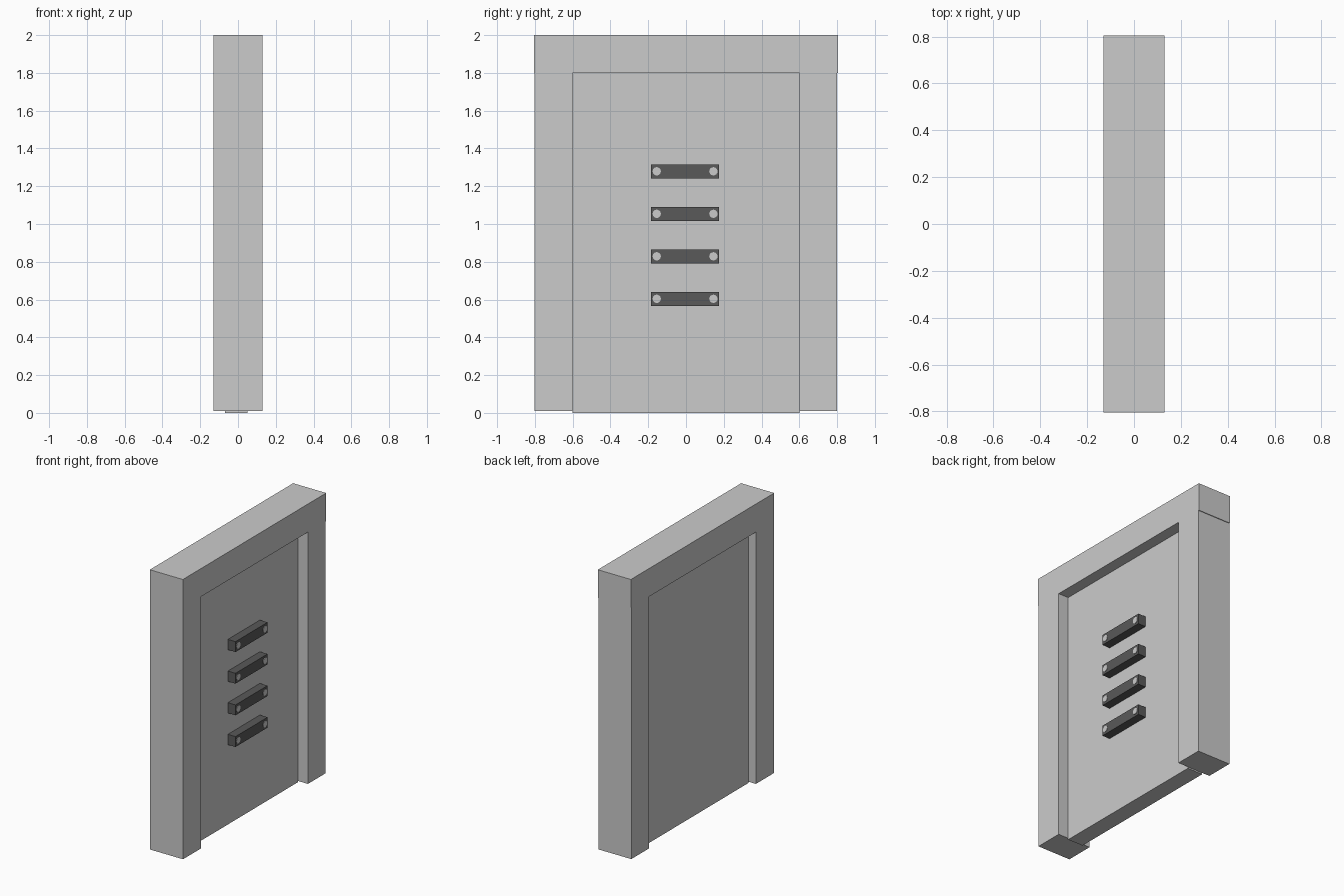
import bpy
import math

cube = bpy.data.objects.get("Cube")
if cube:
    bpy.data.objects.remove(cube, do_unlink=True)


def material(name, value):
    mat = bpy.data.materials.new(name)
    mat.use_nodes = True
    color = (value, value, value, 1)
    mat.diffuse_color = color
    mat.node_tree.nodes["Principled BSDF"].inputs["Base Color"].default_value = color
    return mat


light_grey = material("light grey", 0.6)
dark_grey = material("dark grey", 0.1)


def box(name, x, y, z, mat):
    """Box spanning the given (low, high) ranges."""
    spans = (x, y, z)
    bpy.ops.mesh.primitive_cube_add(size=1, location=[(a + b) / 2 for a, b in spans])
    ob = bpy.context.object
    ob.name = name
    ob.scale = [b - a for a, b in spans]
    bpy.ops.object.transform_apply(location=False, rotation=False, scale=True)
    ob.data.materials.append(mat)
    return ob


# Frame: two jambs and a slightly wider lintel
depth = (-0.13, 0.13)
box("front_jamb", depth, (-0.803, -0.6), (0.01, 1.8), light_grey)
box("back_jamb", depth, (0.6, 0.8), (0.01, 1.8), light_grey)
box("lintel", depth, (-0.805, 0.805), (1.8, 2.0), light_grey)

# Recessed door slab
box("door_slab", (-0.07, 0.05), (-0.6, 0.6), (0, 1.8), light_grey)

# Four bars, each with a round stud near both ends
for i in range(4):
    z = 0.604 + i * 0.225
    box(f"bar_{i + 1}", (0.05, 0.11), (-0.185, 0.175), (z - 0.037, z + 0.037), dark_grey)
    for side, y in (("front", -0.155), ("back", 0.145)):
        bpy.ops.mesh.primitive_cylinder_add(
            vertices=16, radius=0.022, depth=0.008,
            location=(0.109, y, z), rotation=(0, math.pi / 2, 0))
        stud = bpy.context.object
        stud.name = f"{side}_stud_{i + 1}"
        stud.data.materials.append(light_grey)
        bpy.ops.object.shade_smooth_by_angle()
